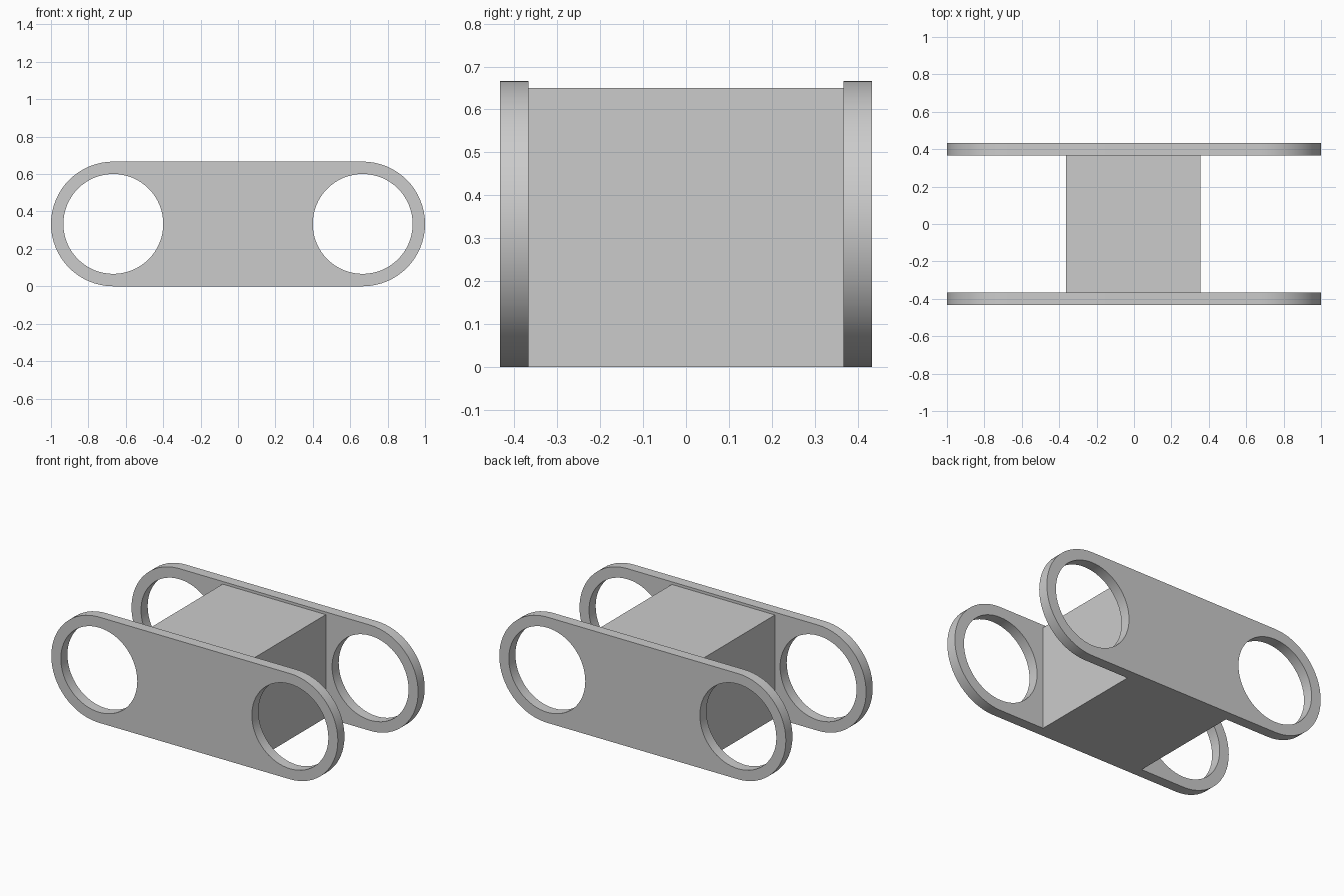
import bpy, bmesh
from math import sin, cos, pi

cube = bpy.data.objects.get("Cube")
if cube:
    bpy.data.objects.remove(cube, do_unlink=True)

R = 1 / 3            # end radius, half the height
CX = 1 - R           # end centres
HOLE = 0.267
SEGS = 64
PLATE_Y, PLATE_T = 0.4, 0.066

grey = bpy.data.materials.new("light_grey")
grey.use_nodes = True
colour = (0.6, 0.6, 0.6, 1)
grey.diffuse_color = colour
grey.node_tree.nodes["Principled BSDF"].inputs["Base Color"].default_value = colour


def arc(cx, radius, start, sweep, count):
    return [(cx + radius * cos(start + sweep * i / count),
             radius * sin(start + sweep * i / count)) for i in range(count + 1)]


def link_plate(name, y):
    """Round-ended plate with two round holes, as a filled and extruded profile."""
    curve = bpy.data.curves.new(name, "CURVE")
    curve.dimensions = "2D"
    curve.fill_mode = "BOTH"
    curve.extrude = PLATE_T / 2
    outline = arc(CX, R, -pi / 2, pi, SEGS // 2) + arc(-CX, R, pi / 2, pi, SEGS // 2)
    holes = [arc(s * CX, HOLE, 0, 2 * pi, SEGS)[:-1] for s in (-1, 1)]
    for points in [outline] + holes:
        spline = curve.splines.new("POLY")
        spline.points.add(len(points) - 1)
        for p, (u, v) in zip(spline.points, points):
            p.co = (u, v, 0, 1)
        spline.use_cyclic_u = True
    plate = bpy.data.objects.new(name, curve)
    bpy.context.collection.objects.link(plate)
    plate.location = (0, y, R)
    plate.rotation_euler.x = pi / 2
    bpy.ops.object.select_all(action="DESELECT")
    plate.select_set(True)
    bpy.context.view_layer.objects.active = plate
    bpy.ops.object.convert(target="MESH")
    plate = bpy.context.object
    # weld caps to walls
    bm = bmesh.new()
    bm.from_mesh(plate.data)
    bmesh.ops.remove_doubles(bm, verts=bm.verts, dist=1e-4)
    bmesh.ops.recalc_face_normals(bm, faces=bm.faces)
    bm.to_mesh(plate.data)
    bm.free()
    plate.data.materials.clear()
    plate.data.materials.append(grey)
    bpy.ops.object.shade_smooth_by_angle()


link_plate("front_link_plate", -PLATE_Y)
link_plate("back_link_plate", PLATE_Y)

# Centre block between the plates
bpy.ops.mesh.primitive_cube_add(size=1, location=(-0.004, 0, 0.325))
block = bpy.context.object
block.name = "centre_block"
block.scale = (0.72, 2 * PLATE_Y - PLATE_T, 0.65)
block.data.materials.append(grey)
